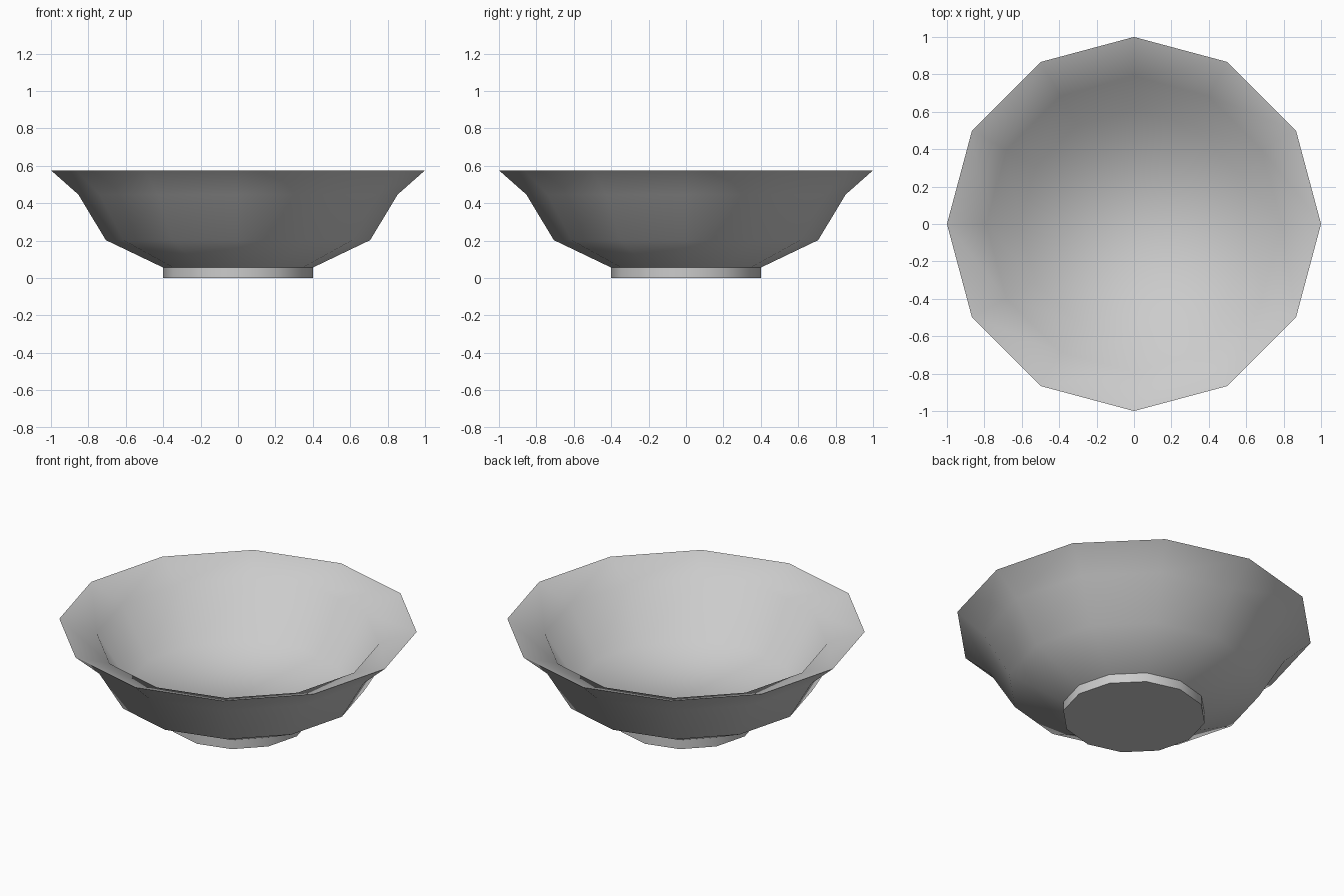
import bpy
import bmesh
from math import cos, sin, pi, radians

SIDES = 12

cube = bpy.data.objects.get("Cube")
if cube:
    bpy.data.objects.remove(cube, do_unlink=True)

grey = bpy.data.materials.new("plain grey")
grey.use_nodes = True
grey.diffuse_color = (0.6, 0.6, 0.6, 1)
grey.node_tree.nodes["Principled BSDF"].inputs["Base Color"].default_value = (0.6, 0.6, 0.6, 1)


def lathe(name, profile):
    """Turn a profile of (radius, height) points, listed bottom outside to inside, into a capped solid."""
    bm = bmesh.new()
    rings = []
    for r, z in profile:
        angles = [2 * pi * i / SIDES for i in range(SIDES)]
        rings.append([bm.verts.new((r * cos(a), r * sin(a), z)) for a in angles])
    for low, high in zip(rings, rings[1:]):
        for i in range(SIDES):
            j = (i + 1) % SIDES
            bm.faces.new((low[i], low[j], high[j], high[i]))
    bm.faces.new(rings[0][::-1])
    bm.faces.new(rings[-1])
    bmesh.ops.recalc_face_normals(bm, faces=bm.faces)
    mesh = bpy.data.meshes.new(name)
    bm.to_mesh(mesh)
    bm.free()
    mesh.materials.append(grey)
    obj = bpy.data.objects.new(name, mesh)
    bpy.context.collection.objects.link(obj)
    bpy.ops.object.select_all(action="DESELECT")
    obj.select_set(True)
    bpy.context.view_layer.objects.active = obj
    bpy.ops.object.shade_smooth_by_angle(angle=radians(62))
    return obj


# Bowl and foot in one turned piece: foot, outer wall, knife-edge rim, inner wall, flat floor
outer = [(0.40, 0), (0.40, 0.056), (0.707, 0.203), (0.853, 0.446), (1.0, 0.576)]
inner = [(0.79, 0.496), (0.61, 0.20)]
lathe("bowl", outer + inner)
